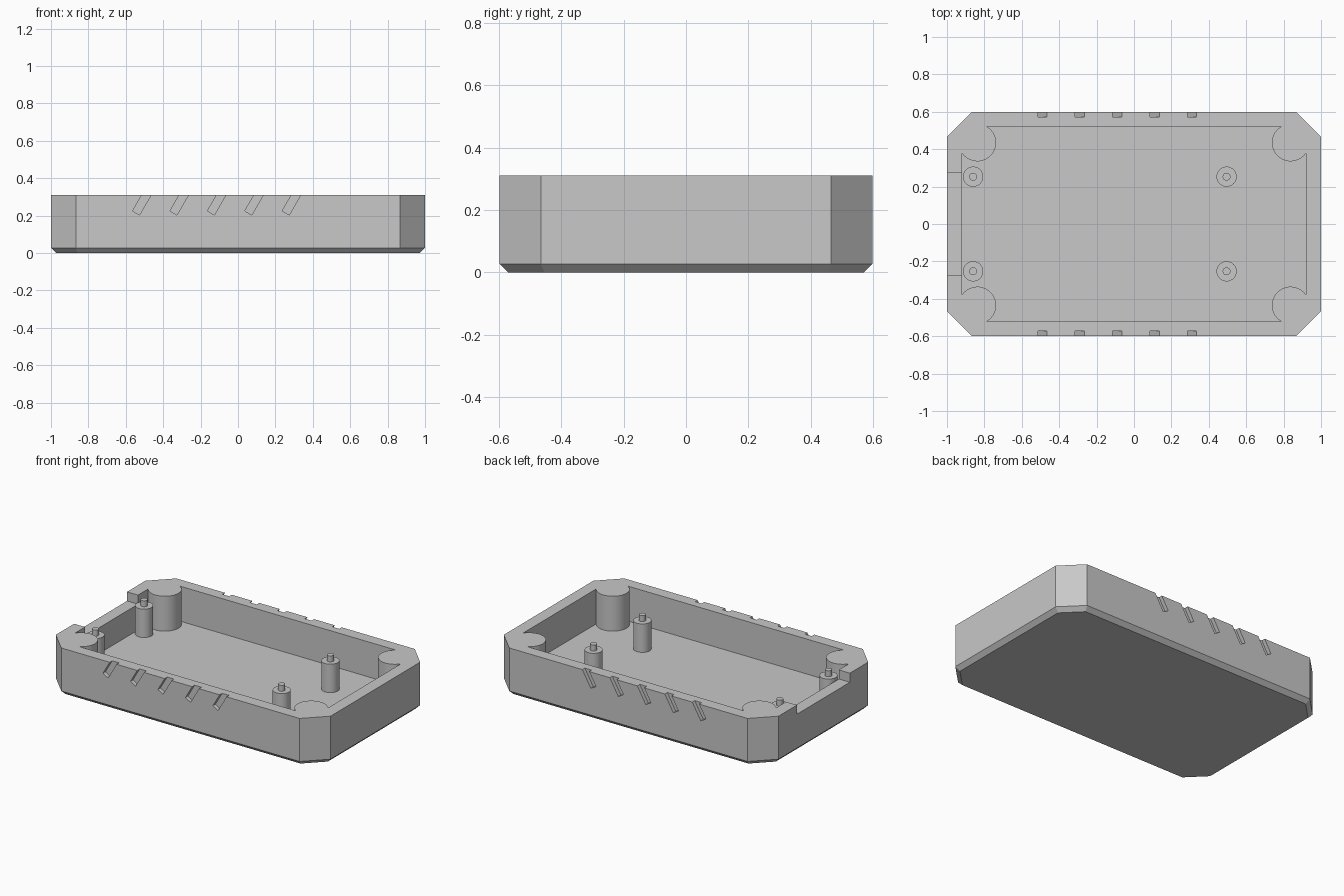
import bpy, bmesh
from math import sin, cos, pi, radians, asin, acos
from mathutils import Vector

if "Cube" in bpy.data.objects:
    bpy.data.objects.remove(bpy.data.objects["Cube"], do_unlink=True)

HX, HY, H = 1.0, 0.5985, 0.31       # outer half sizes and height
WALL, FLOOR, CORNER, BEVEL = 0.08, 0.08, 0.133, 0.027

grey = bpy.data.materials.new("plain grey")
grey.use_nodes = True
grey.diffuse_color = (0.58, 0.58, 0.58, 1)
grey.node_tree.nodes["Principled BSDF"].inputs["Base Color"].default_value = grey.diffuse_color


def make_object(name, bm):
    bmesh.ops.recalc_face_normals(bm, faces=bm.faces)
    mesh = bpy.data.meshes.new(name)
    bm.to_mesh(mesh)
    bm.free()
    obj = bpy.data.objects.new(name, mesh)
    bpy.context.collection.objects.link(obj)
    mesh.materials.append(grey)
    return obj


def loft(bm, rings):
    """Closed solid through rings of equal length."""
    loops = [[bm.verts.new(p) for p in ring] for ring in rings]
    n = len(loops[0])
    for a, b in zip(loops, loops[1:]):
        for i in range(n):
            j = (i + 1) % n
            bm.faces.new((a[i], a[j], b[j], b[i]))
    bm.faces.new(loops[0][::-1])
    bm.faces.new(loops[-1])


def prism(bm, outline, z0, z1):
    loft(bm, [[(x, y, z) for x, y in outline] for z in (z0, z1)])


def octagon(inset, z):
    x, y, c = HX - inset, HY - inset, CORNER - inset * 0.586
    return [(x, -y + c, z), (x, y - c, z), (x - c, y, z), (-x + c, y, z),
            (-x, y - c, z), (-x, -y + c, z), (-x + c, -y, z), (x - c, -y, z)]


def circle(cx, cy, r, n=32):
    return [(cx + r * cos(2 * pi * i / n), cy + r * sin(2 * pi * i / n)) for i in range(n)]


def cut(target, bm):
    cutter = make_object("cutter", bm)
    cutter.hide_render = True
    mod = target.modifiers.new("cut", "BOOLEAN")
    mod.operation, mod.solver, mod.object = "DIFFERENCE", "EXACT", cutter
    bpy.context.view_layer.objects.active = target
    bpy.ops.object.modifier_apply(modifier=mod.name)
    bpy.data.objects.remove(cutter, do_unlink=True)


def finish(obj):
    bpy.ops.object.select_all(action="DESELECT")
    obj.select_set(True)
    bpy.context.view_layer.objects.active = obj
    bpy.ops.object.shade_smooth_by_angle(angle=radians(25))


# Outer tray body with a bevelled underside
bm = bmesh.new()
loft(bm, [octagon(BEVEL, 0), octagon(0, BEVEL), octagon(0, H)])
tray = make_object("tray_body", bm)

# Cavity whose corners are filled by rounded screw columns
ix, iy = HX - WALL, HY - WALL + 0.003
px, py, r = 0.837, 0.435, 0.1
start, end = -acos((ix - px) / r), -pi - asin((iy - py) / r)
steps = 20
arc = []
for i in range(steps + 1):
    a = start + (end - start) * i / steps
    arc.append((px + r * cos(a), py + r * sin(a)))
outline = (arc + [(-x, y) for x, y in reversed(arc)]
           + [(-x, -y) for x, y in arc] + [(x, -y) for x, y in reversed(arc)])
bm = bmesh.new()
prism(bm, outline, FLOOR, H + 0.1)
cut(tray, bm)

# Cable notch in the right end wall
bm = bmesh.new()
prism(bm, [(-1.1, -0.275), (-0.9, -0.275), (-0.9, 0.275), (-1.1, 0.275)], 0.25, H + 0.1)
cut(tray, bm)

# Slanted grooves along the front and the back
along = Vector((cos(radians(60)), 0, sin(radians(60))))
across = Vector((along.z, 0, -along.x)) * 0.0215
bm = bmesh.new()
for side in (-1, 1):
    for k in range(5):
        foot = Vector((-0.545 + 0.2 * k, 0, 0.214))
        tip = foot + along * 0.2
        quad = [foot - across, foot + across, tip + across, tip - across]
        loft(bm, [[p + Vector((0, side * y, 0)) for p in quad] for y in (HY - 0.026, HY + 0.05)])
cut(tray, bm)
finish(tray)

# Board standoffs, each with a locating pin
for end_name, x in (("right", -0.86), ("left", 0.495)):
    for side_name, y in (("front", -0.253), ("back", 0.253)):
        bm = bmesh.new()
        loft(bm, [[(u, v, z) for u, v in circle(x, y, rad)]
                  for rad, z in ((0.054, FLOOR - 0.01), (0.054, 0.267), (0.021, 0.267), (0.021, 0.306))])
        finish(make_object(f"standoff_{side_name}_{end_name}", bm))
